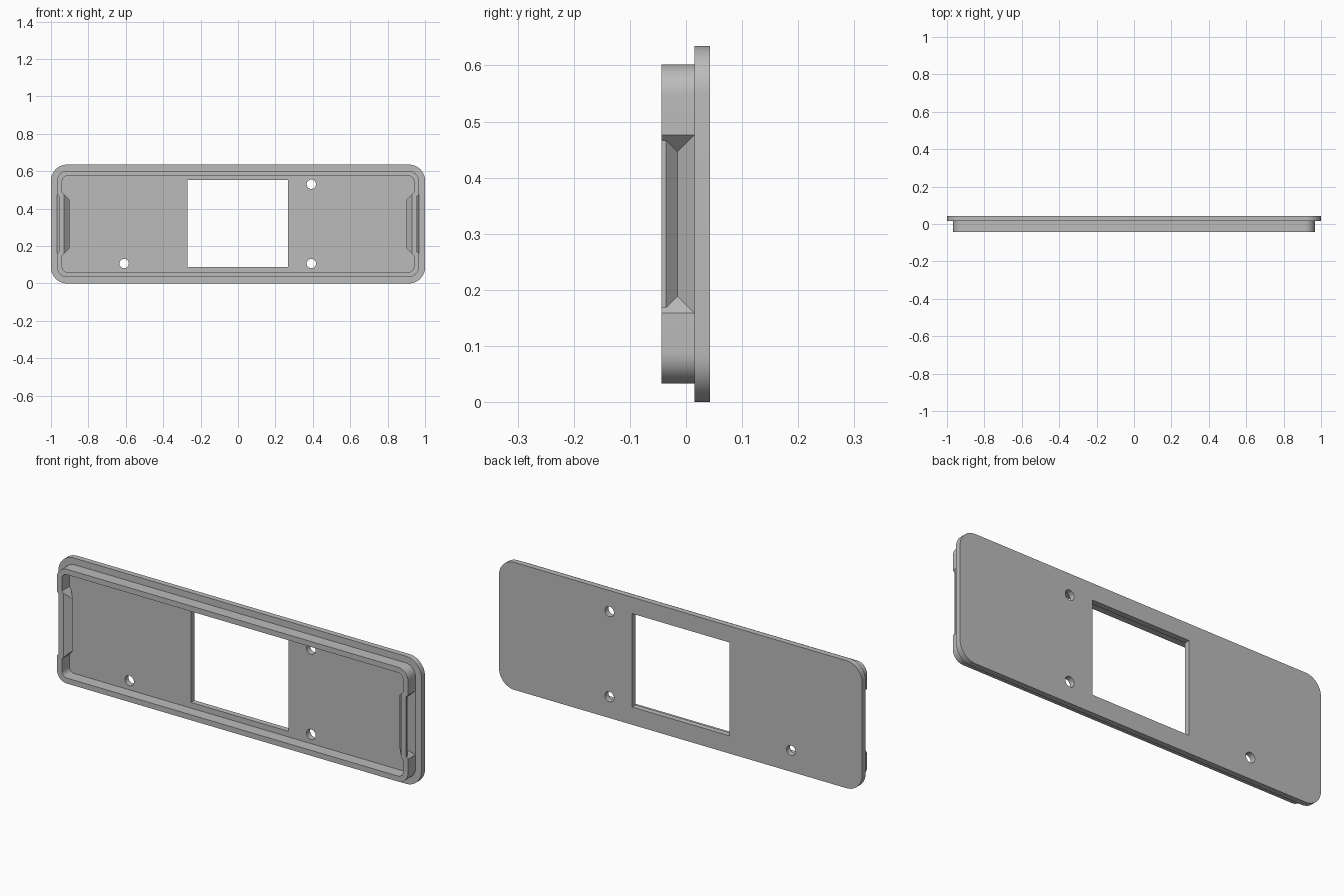
import bpy, bmesh
from math import pi, sin, cos, radians

cube = bpy.data.objects.get("Cube")
if cube:
    bpy.data.objects.remove(cube, do_unlink=True)

grey = bpy.data.materials.new("plain grey")
grey.use_nodes = True
colour = (0.5, 0.5, 0.5, 1)
grey.diffuse_color = colour
grey.node_tree.nodes["Principled BSDF"].inputs["Base Color"].default_value = colour

MID = 0.3175          # height of the panel centre
BACK, SEAT, FRONT = 0.043, 0.015, -0.044


def finish(name, bm):
    bmesh.ops.recalc_face_normals(bm, faces=bm.faces)
    mesh = bpy.data.meshes.new(name)
    bm.to_mesh(mesh)
    bm.free()
    ob = bpy.data.objects.new(name, mesh)
    bpy.context.collection.objects.link(ob)
    mesh.materials.append(grey)
    return ob


def extrude_outline(name, points, y0, y1):
    """Solid from an x-z outline, running from y0 to y1."""
    bm = bmesh.new()
    face = bm.faces.new([bm.verts.new((x, y0, z)) for x, z in points])
    new = bmesh.ops.extrude_face_region(bm, geom=[face])["geom"]
    verts = [v for v in new if isinstance(v, bmesh.types.BMVert)]
    bmesh.ops.translate(bm, verts=verts, vec=(0, y1 - y0, 0))
    return finish(name, bm)


def rounded(name, half_x, half_z, r, y0, y1, steps=12):
    points = []
    for k, (sx, sz) in enumerate([(1, 1), (-1, 1), (-1, -1), (1, -1)]):
        for i in range(steps + 1):
            a = (k + i / steps) * pi / 2
            points.append((sx * (half_x - r) + r * cos(a),
                           MID + sz * (half_z - r) + r * sin(a)))
    return extrude_outline(name, points, y0, y1)


def hull(name, points):
    bm = bmesh.new()
    for p in points:
        bm.verts.new(p)
    bmesh.ops.convex_hull(bm, input=bm.verts)
    return finish(name, bm)


def slab(side, x, y0, y1, half):
    return [(side * x, y, MID + s * half) for y in (y0, y1) for s in (-1, 1)]


def combine(target, tool, operation):
    mod = target.modifiers.new(tool.name, "BOOLEAN")
    mod.operation, mod.object, mod.solver = operation, tool, "EXACT"
    bpy.context.view_layer.objects.active = target
    bpy.ops.object.modifier_apply(modifier=mod.name)
    bpy.data.objects.remove(tool, do_unlink=True)


# Raised rim with a hollow middle
rim = rounded("raised_rim", 0.967, 0.2845, 0.055, FRONT, SEAT)
combine(rim, rounded("rim_hollow", 0.94, 0.2575, 0.028, -0.1, 0.1), "DIFFERENCE")

# End clips: a ridge inside each end wall and a matching groove outside it
for side in (-1, 1):
    ridge = (slab(side, 0.95, FRONT, SEAT, 0.179) + slab(side, 0.93, FRONT, SEAT, 0.159)
             + slab(side, 0.90, -0.015, -0.0149, 0.129))
    combine(rim, hull("clip_ridge", ridge), "UNION")
    groove = (slab(side, 0.977, -0.055, 0.025, 0.169)
              + slab(side, 0.937, -0.015, -0.0149, 0.129))
    combine(rim, hull("clip_groove", groove), "DIFFERENCE")
    lip = slab(side, 0.977, -0.06, -0.036, 0.169) + slab(side, 0.957, -0.06, -0.036, 0.149)
    combine(rim, hull("lip_relief", lip), "DIFFERENCE")

# Face plate with a window and three screw holes
plate = rounded("face_plate", 1.0, MID, 0.085, SEAT, BACK)
window = [(-0.27, 0.088), (0.267, 0.088), (0.267, 0.553), (-0.27, 0.553)]
combine(plate, extrude_outline("window", window, -0.1, 0.1), "DIFFERENCE")
for x, z in [(-0.609, 0.106), (0.392, 0.106), (0.392, 0.53)]:
    ring = [(x + 0.025 * cos(i * pi / 16), z + 0.025 * sin(i * pi / 16)) for i in range(32)]
    combine(plate, extrude_outline("screw_hole", ring, -0.1, 0.1), "DIFFERENCE")

# Smooth corners, sharp edges
for ob in (rim, plate):
    bpy.ops.object.select_all(action="DESELECT")
    ob.select_set(True)
    bpy.context.view_layer.objects.active = ob
    bpy.ops.object.shade_smooth_by_angle(angle=radians(30))
